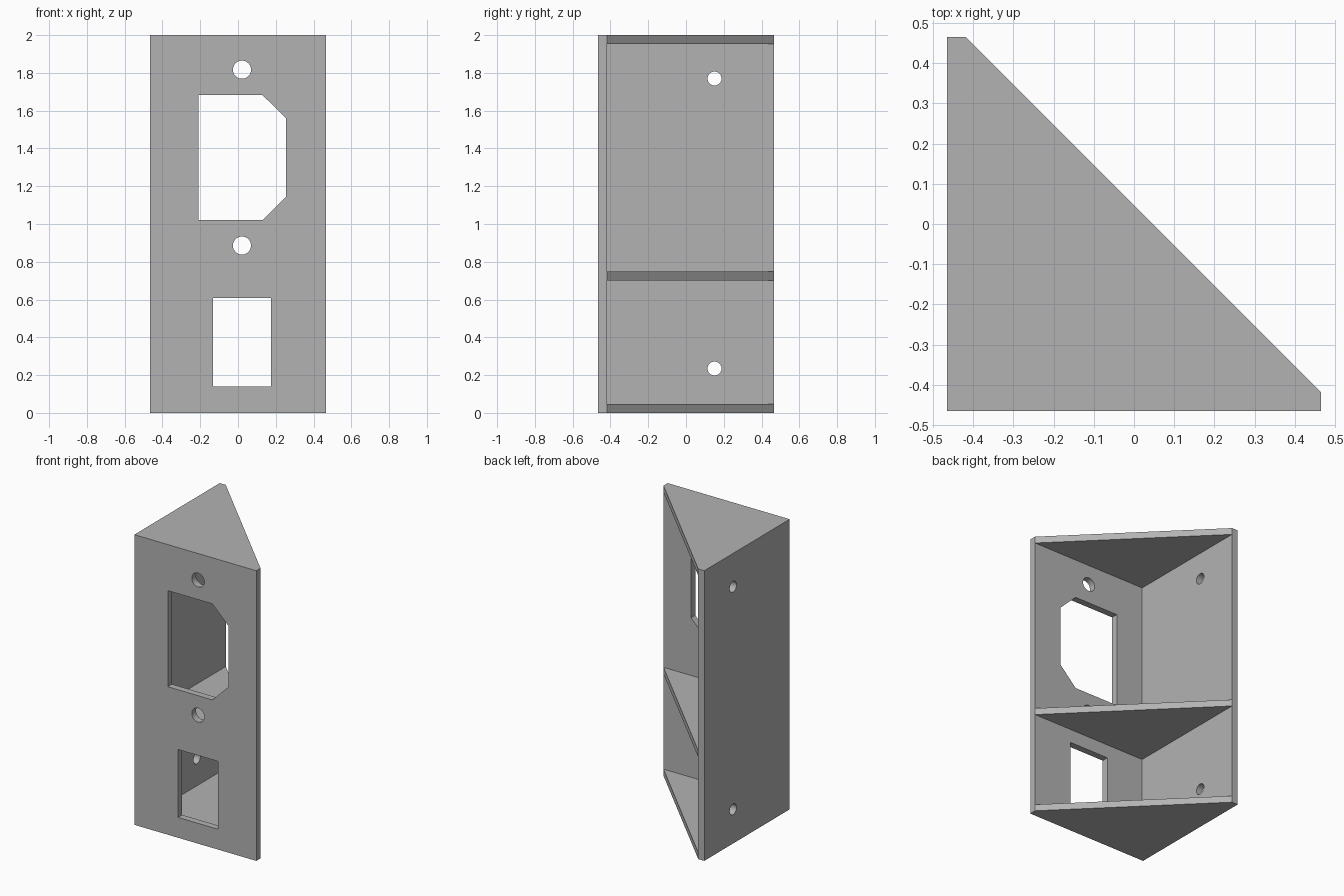
import bpy, bmesh, math
from mathutils import Vector

if "Cube" in bpy.data.objects:
    bpy.data.objects.remove(bpy.data.objects["Cube"])

HALF = 0.465      # half of the width and depth
WALL = 0.046      # thickness of walls and shelves
INNER = WALL - HALF
HEIGHT = 2.0

grey = bpy.data.materials.new("plain grey")
grey.use_nodes = True
grey.diffuse_color = (0.45, 0.45, 0.45, 1)
grey.node_tree.nodes["Principled BSDF"].inputs["Base Color"].default_value = grey.diffuse_color


def prism(name, outline, offset):
    """Extrude a closed loop of 3D points by an offset vector."""
    bm = bmesh.new()
    base = bm.faces.new([bm.verts.new(p) for p in outline])
    side = bmesh.ops.extrude_face_region(bm, geom=[base])["geom"]
    moved = [v for v in side if isinstance(v, bmesh.types.BMVert)]
    bmesh.ops.translate(bm, verts=moved, vec=Vector(offset))
    bmesh.ops.recalc_face_normals(bm, faces=bm.faces)
    mesh = bpy.data.meshes.new(name)
    bm.to_mesh(mesh)
    bm.free()
    mesh.materials.append(grey)
    obj = bpy.data.objects.new(name, mesh)
    bpy.context.collection.objects.link(obj)
    return obj


def upright(name, points, height, z):
    return prism(name, [(x, y, z) for x, y in points], (0, 0, height))


def circle(u, v, radius, sides=32):
    angles = [math.tau * i / sides for i in range(sides)]
    return [(u + radius * math.cos(a), v + radius * math.sin(a)) for a in angles]


def front_cut(name, points):
    return prism(name, [(x, -HALF - WALL, z) for x, z in points], (0, 2.5 * WALL, 0))


def side_cut(name, points):
    return prism(name, [(-HALF - WALL, y, z) for y, z in points], (2.5 * WALL, 0, 0))


def cut(target, cutter):
    mod = target.modifiers.new("cut", 'BOOLEAN')
    mod.operation = 'DIFFERENCE'
    mod.solver = 'EXACT'
    mod.object = cutter
    cutter.hide_render = True
    bpy.context.view_layer.objects.active = target
    bpy.ops.object.modifier_apply(modifier=mod.name)
    bpy.data.objects.remove(cutter)


# Corner body: a wedge with blunt ends, later hollowed into walls and shelves
bracket = upright("corner_bracket", [(-HALF, -HALF), (HALF, -HALF), (HALF, INNER),
                                     (INNER, HALF), (-HALF, HALF)], HEIGHT, 0)

# Two open bays leave the front wall, side wall and three shelves
far = HALF + 0.5
for bottom, top in ((WALL, 0.702), (0.748, HEIGHT - WALL)):
    cut(bracket, upright("bay_cutter", [(INNER, INNER), (far, INNER), (far, far),
                                        (INNER, far)], top - bottom, bottom))

# Socket opening with two clipped corners, and the switch opening
cut(bracket, front_cut("socket_cutter", [(-0.21, 1.02), (0.13, 1.02), (0.255, 1.145),
                                         (0.255, 1.56), (0.13, 1.682), (-0.21, 1.682)]))
cut(bracket, front_cut("switch_cutter", [(-0.132, 0.14), (0.174, 0.14),
                                         (0.174, 0.608), (-0.132, 0.608)]))

# Screw holes in the front wall and side wall
for z in (0.886, 1.817):
    cut(bracket, front_cut("front_screw_cutter", circle(0.021, z, 0.048)))
for z in (0.235, 1.77):
    cut(bracket, side_cut("side_screw_cutter", circle(0.151, z, 0.037)))

# Smooth the hole walls, keep every other edge sharp
bpy.ops.object.select_all(action='DESELECT')
bracket.select_set(True)
bpy.context.view_layer.objects.active = bracket
bpy.ops.object.shade_smooth_by_angle(angle=math.radians(30))
